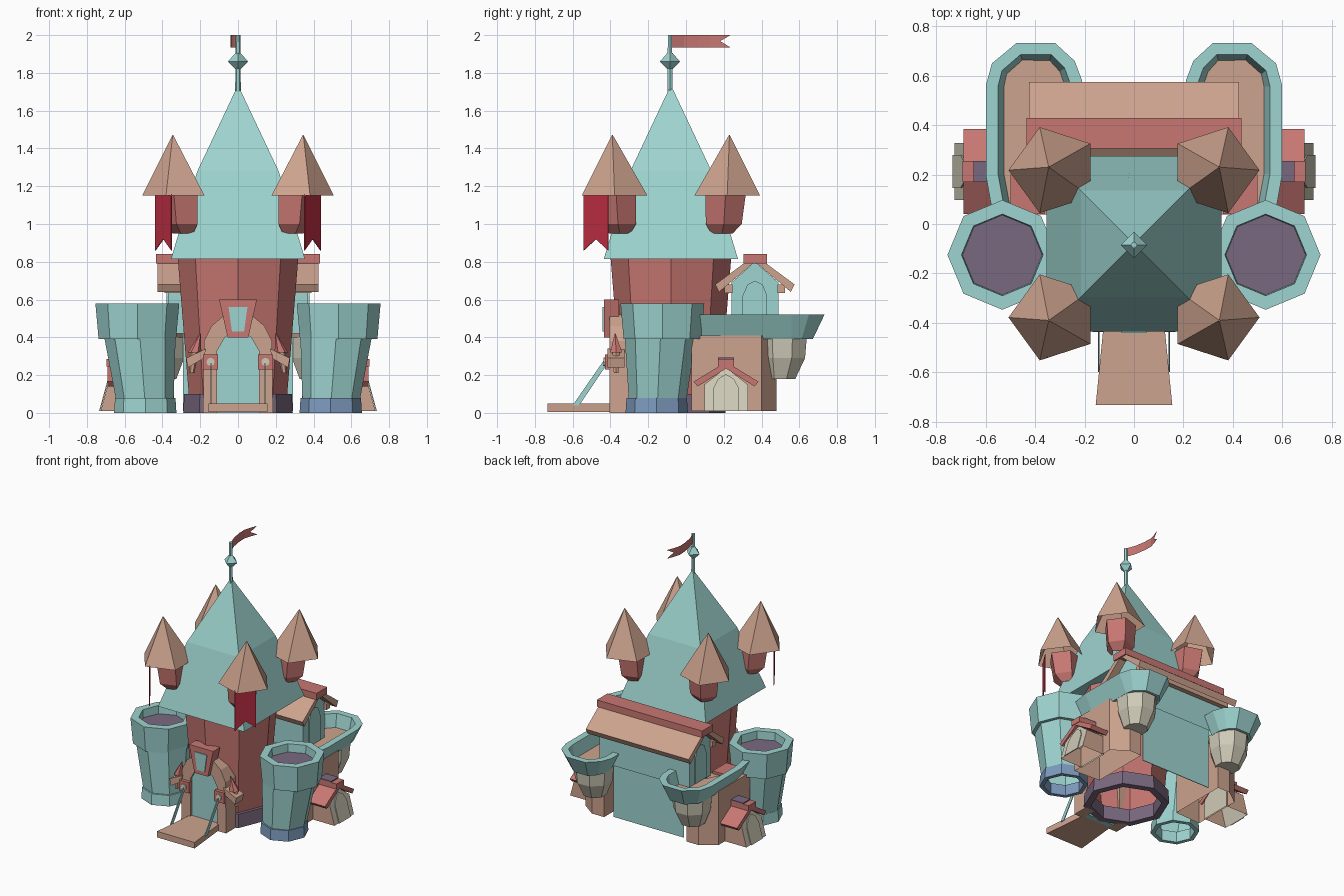
import bpy, bmesh, math
from mathutils import Vector as V

if "Cube" in bpy.data.objects:
    bpy.data.objects.remove(bpy.data.objects["Cube"])

def mat(name, r, g, b):
    m = bpy.data.materials.new(name)
    m.diffuse_color = [((c / 255 + 0.055) / 1.055) ** 2.4 for c in (r, g, b)] + [1]
    m.use_nodes = True
    m.node_tree.nodes["Principled BSDF"].inputs["Base Color"].default_value = m.diffuse_color
    return m

TEAL = mat("pale teal", 158, 212, 208)
BROWN = mat("tan brown", 205, 163, 142)
RED = mat("brick red", 200, 119, 114)
CRIMSON = mat("crimson", 190, 46, 66)
CREAM = mat("cream stone", 208, 203, 184)
PURPLE = mat("dull purple", 122, 105, 128)
BLUE = mat("slate blue", 125, 155, 190)

def loft(name, rings, m, cap=True, loop=True, open_bottom=False):
    """Skin through rings of points; optionally cap ends or drop the underside."""
    bm = bmesh.new()
    R = [[bm.verts.new(p) for p in r] for r in rings]
    n = len(R[0])
    for a, b in zip(R, R[1:]):
        for i in range(n if loop else n - 1):
            j = (i + 1) % n
            bm.faces.new((a[i], a[j], b[j], b[i]))
    if cap:
        bm.faces.new(R[0][::-1])
        bm.faces.new(R[-1])
    bmesh.ops.remove_doubles(bm, verts=bm.verts, dist=1e-4)
    bmesh.ops.recalc_face_normals(bm, faces=bm.faces)
    if open_bottom:
        bm.normal_update()
        bmesh.ops.delete(bm, geom=[f for f in bm.faces if f.normal.z < -.95], context='FACES')
    me = bpy.data.meshes.new(name)
    bm.to_mesh(me)
    bm.free()
    me.materials.append(m)
    ob = bpy.data.objects.new(name, me)
    bpy.context.collection.objects.link(ob)
    return ob

def ring(cx, cy, r, z, n=8, rot=0.0):
    return [(cx + r * math.cos(rot + 2 * math.pi * i / n),
             cy + r * math.sin(rot + 2 * math.pi * i / n), z) for i in range(n)]

def lathe(name, prof, m, n=8, rot=0.0, cap=True, **k):
    return loft(name, [ring(*p, n=n, rot=rot) for p in prof], m, cap, **k)

def prism(name, pts, off, m, **k):
    off = V(off)
    return loft(name, [pts, [tuple(V(p) + off) for p in pts]], m, **k)

def xz(pts, y): return [(a, y, b) for a, b in pts]
def yz(pts, x): return [(x, a, b) for a, b in pts]
def xy(pts, z): return [(a, b, z) for a, b in pts]
def mir(pts): return pts + [(-a, b) for a, b in reversed(pts) if a > 1e-5]

def box(name, x0, x1, y0, y1, z0, z1, m, **k):
    return prism(name, xy([(x0, y0), (x1, y0), (x1, y1), (x0, y1)], z0), (0, 0, z1 - z0), m, **k)

def hoop(name, cx, cy, r0, r1, ri, z0, z1, m):
    return lathe(name, [(cx, cy, ri, z0), (cx, cy, r0, z0), (cx, cy, r1, z1),
                        (cx, cy, ri, z1), (cx, cy, ri, z0)], m, cap=False)

# Central keep with square bell roof
CY = -0.08
lathe("keep_body", [(0, CY, .255, .03), (0, CY, .32, .83)], RED, cap=False)
hoop("keep_base", 0, CY, .29, .285, .24, .0, .10, PURPLE)
Q = math.sqrt(2)
lathe("keep_roof", [(0, CY, .355 * Q, .815), (0, CY, .215 * Q, 1.28), (0, CY, .004, 1.73)],
      TEAL, n=4, rot=math.pi / 4)

# Spire, finial and waving pennant
lathe("spire_pole", [(0, CY - .005, .015, 1.68), (0, CY - .005, .013, 2.0)], TEAL, n=6)
lathe("spire_finial", [(0, CY - .005, .014, 1.82), (0, CY - .005, .053, 1.86),
                       (0, CY - .005, .014, 1.905)], TEAL, n=4)
wave = [(0, -.08), (-.025, -.01), (-.038, .07), (-.04, .13), (-.026, .18)]
top = [(x, y, 2.0) for x, y in wave] + [(-.005, .235, 2.0)]
low = [(x, y, 1.935) for x, y in wave] + [(-.005, .235, 1.935)]
mid = [(x, y, 1.968) for x, y in wave] + [(-.026, .181, 1.968)]
loft("pennant", [low, mid, top], RED, cap=False, loop=False)

# Corner turrets
for sx in (-1, 1):
    for sy in (-1, 1):
        cx, cy = sx * .345, CY + sy * .31
        rot = 0 if sx > 0 else math.pi
        ix, iy = cx - sx * .05, cy - sy * .03
        lathe("turret_body", [(ix - sx * .01, iy - sy * .01, .06, .95), (ix, iy, .10, 1.0),
                              (cx - sx * .04, cy - sy * .02, .112, 1.16)],
              RED, n=5, rot=rot, cap=False)
        lathe("turret_roof", [(cx - sx * .02, cy - sy * .012, .183, 1.15), (cx, cy, .003, 1.47)],
              BROWN, n=5, rot=rot, cap=False)
    # Swallow-tail banner
    a, b = V((sx * .35, -.54, 0)), V((sx * .435, -.41, 0))
    pts = [tuple(a.lerp(b, t) + V((0, 0, z))) for t, z in
           ((0, 1.16), (1, 1.16), (1, .86), (.5, .92), (0, .86))]
    prism("banner", pts, (sx * .004, -.003, 0), CRIMSON)

# Round side towers with flared battlements
for sx in (-1, 1):
    cx, cy = sx * .533, -.125
    lathe("side_tower_body", [(sx * .49, -.152, .148, .03), (sx * .52, -.135, .19, .41)],
          TEAL, cap=False)
    hoop("side_tower_base", sx * .491, -.155, .165, .16, .135, 0, .08, BLUE if sx > 0 else TEAL)
    lathe("side_tower_crown", [(cx, cy, .18, .39), (cx, cy, .205, .39), (cx, cy, .222, .58),
                               (cx, cy, .165, .58), (cx, cy, .16, .5)], TEAL, cap=False)
    lathe("side_tower_floor", [(cx, cy, .165, .515), (cx, cy, .165, .52)], PURPLE)

# Gate: arch frame, door, keystone
outer = [(.185, .0), (.18, .38), (.14, .46), (.07, .52)]
inner = [(.11, .0), (.11, .33), (.07, .40), (.04, .42)]
U = outer + [(-a, b) for a, b in outer[::-1]] + [(-a, b) for a, b in inner] + inner[::-1]
prism("gate_arch", xz(U, -.405), (0, .12, 0), BROWN)
prism("gate_door", xz(mir(inner), -.388), (0, .04, 0), TEAL)
prism("gate_keystone", xz(mir([(.055, .40), (.1, .60)]), -.435), (0, .08, 0), RED)
prism("keystone_window", xz(mir([(.032, .43), (.05, .56)]), -.441), (0, .008, 0), TEAL)

# Drawbridge and its stays
prism("drawbridge", xy(mir([(.155, -.733), (.12, -.38)]), .005), (0, 0, .045), BROWN)
for sx in (-1, 1):
    prism("bridge_stay", yz([(-.60, .04), (-.565, .04), (-.41, .27), (-.42, .30)], sx * .14),
          (sx * .006, 0, 0), TEAL)
    # Lamp plate with pale disc
    lx = sx * .145
    box("lamp_plate", lx - .04, lx + .04, -.43, -.40, .23, .31, RED)
    disc = [(lx + .022 * math.cos(k * math.pi / 4), .27 + .022 * math.sin(k * math.pi / 4))
            for k in range(8)]
    prism("lamp_disc", xz(disc, -.437), (0, .008, 0), CREAM)
    # Wall torch: tilted bracket and pointed flame
    prism("torch_bracket", xz([(sx * .17, .34), (sx * .275, .29), (sx * .265, .24), (sx * .18, .29)],
                              -.415), (0, .09, 0), BROWN)
    lathe("torch_handle", [(sx * .245, -.37, .014, .21), (sx * .23, -.37, .022, .33)], BROWN, n=6)
    lathe("torch_flame", [(sx * .23, -.37, .036, .32), (sx * .2, -.375, .003, .42)], RED, n=6)

# Rear house on a narrow back wall
box("back_wall", -.29, .29, .435, .44, .01, .62, TEAL)
prism("house_body", yz([(.24, .42), (.49, .42), (.49, .69), (.365, .80), (.24, .69)], -.37),
      (.74, 0, 0), TEAL, open_bottom=True)
for s in (-1, 1):
    y = lambda d: .365 + s * d
    prism("house_roof_slope", yz([(y(0), .80), (y(.19), .64), (y(.21), .68), (y(0), .835)], -.425),
          (.85, 0, 0), BROWN)
    box("eave_beam", -.39, .39, y(.12), y(.16), .635, .68, BROWN)
    arch = [(.30, .43), (.30, .62), (.325, .68), (.365, .70), (.405, .68), (.43, .62), (.43, .43)]
    prism("house_window", yz(arch, s * .37), (s * .008, 0, 0), TEAL)
box("house_ridge", -.435, .435, .305, .43, .79, .84, RED)

# Rear bastions with swept parapets
path = [(.575, .06), (.60, .20), (.60, .56), (.575, .65), (.475, .733), (.32, .733),
        (.24, .66), (.21, .58), (.21, .49)]
def inset(d):
    out = []
    for i, p in enumerate(path):
        a, b = V(path[max(i - 1, 0)]), V(path[min(i + 1, len(path) - 1)])
        t = (b - a).normalized()
        out.append((p[0] - t.y * d, p[1] + t.x * d))
    return out
for sx in (-1, 1):
    flip = lambda pts: [(sx * a, b) for a, b in pts]
    foot = [(.34, .04), (.55, .03), (.55, .40), (.44, .48), (.34, .48)]
    prism("bastion_wall", xy(flip(foot), .01), (0, 0, .40), BROWN, open_bottom=True)
    box("terrace_red_floor", sx * .36, sx * .50, .04, .20, .415, .435, RED)
    sect = [(.065, .39), (0, .52), (.05, .52), (.075, .42), (.085, .39), (.065, .39)]
    loft("bastion_parapet", [xy(flip(inset(d)), z) for d, z in sect], TEAL, cap=False, loop=False)
    prism("bastion_floor", xy(flip(inset(.07)), .40), (0, 0, .025), BROWN)
    bx = sx * .405
    lathe("bastion_corbel", [(bx, .50, .085, .18), (bx, .51, .13, .29), (bx, .51, .14, .40)],
          CREAM, rot=math.pi / 8)

    # Side porch: cream arch front, brown flanks
    def gab(w, h, t, x): return yz([(.212 - w, .01), (.212 + w, .01), (.212 + w, h), (.212, t),
                                    (.212 - w, h)], x)
    def front(w, h, t, x):
        return [(sx * (.73 - .06 * p[2] / .22 + x), p[1], p[2]) for p in gab(w, h, t, 0)]
    ob = loft("porch_body", [gab(.115, .15, .24, sx * .54), front(.115, .15, .24, 0)], CREAM,
              open_bottom=True)
    ob.data.materials.append(BROWN)
    for f in ob.data.polygons:
        if abs(f.normal.y) > .9:
            f.material_index = 1
    door = [(.145, .01), (.145, .13), (.17, .18), (.212, .205), (.254, .18), (.28, .13), (.28, .01)]
    pts = [(sx * (.732 - .06 * b / .22), a, b) for a, b in door]
    prism("porch_door", pts, (sx * .006, 0, 0), CREAM)
    for s in (-1, 1):
        y = lambda d: .212 + s * d
        rf = [(y(0), .235), (y(.15), .14), (y(.172), .165), (y(0), .27)]
        loft("porch_roof", [yz(rf, sx * .54), yz(rf, sx * .69)], RED)
    box("porch_ridge", sx * .54, sx * .695, .17, .254, .245, .285, RED)
    box("porch_ridge_cap", sx * .54, sx * .65, .17, .254, .285, .293, PURPLE)
